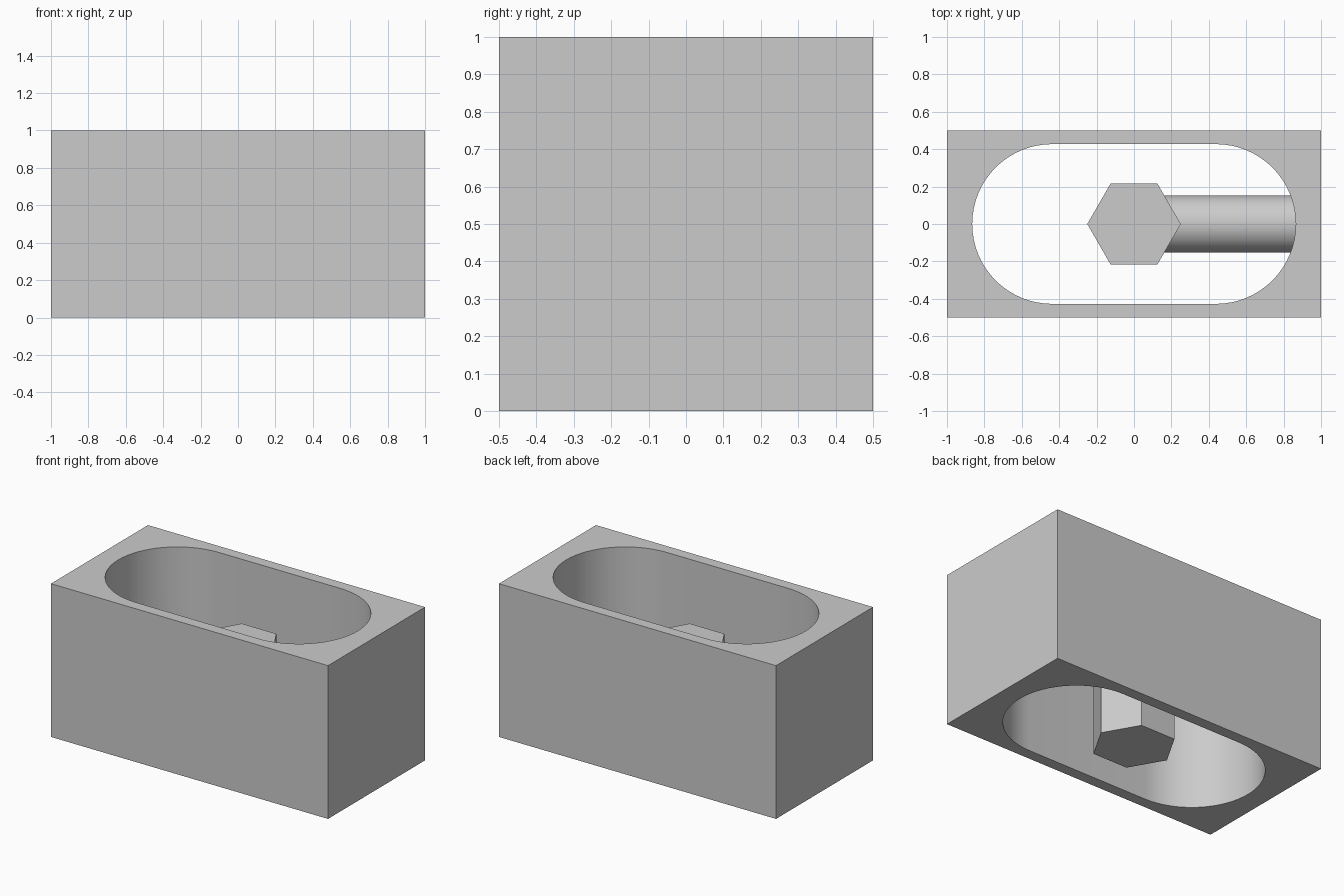
import bpy, bmesh, math
from mathutils import Matrix, Vector

if "Cube" in bpy.data.objects:
    bpy.data.objects.remove(bpy.data.objects["Cube"])

grey = bpy.data.materials.new("plain grey")
grey.use_nodes = True
colour = (0.6, 0.6, 0.6, 1)
grey.diffuse_color = colour
grey.node_tree.nodes["Principled BSDF"].inputs["Base Color"].default_value = colour


def prism(name, outline, low, high, matrix=Matrix()):
    """Extrude a 2D outline along local z, from low to high."""
    bm = bmesh.new()
    base = bm.faces.new([bm.verts.new((x, y, low)) for x, y in outline])
    grown = bmesh.ops.extrude_face_region(bm, geom=[base], use_keep_orig=True)
    moved = [v for v in grown["geom"] if isinstance(v, bmesh.types.BMVert)]
    bmesh.ops.translate(bm, verts=moved, vec=Vector((0, 0, high - low)))
    bmesh.ops.transform(bm, matrix=matrix, verts=bm.verts)
    bmesh.ops.recalc_face_normals(bm, faces=bm.faces)
    mesh = bpy.data.meshes.new(name)
    bm.to_mesh(mesh)
    bm.free()
    mesh.materials.append(grey)
    obj = bpy.data.objects.new(name, mesh)
    bpy.context.collection.objects.link(obj)
    return obj


def arc(radius, steps, start=0.0, sweep=math.tau, centre_x=0.0, closed=True):
    count = steps if closed else steps + 1
    angles = [start + sweep * i / steps for i in range(count)]
    return [(centre_x + radius * math.cos(a), radius * math.sin(a)) for a in angles]


def select_only(obj):
    bpy.ops.object.select_all(action="DESELECT")
    obj.select_set(True)
    bpy.context.view_layer.objects.active = obj


# Block with a rounded slot cut right through it
block = prism("block", [(-1, -0.5), (1, -0.5), (1, 0.5), (-1, 0.5)], 0, 1)
slot_radius, slot_centre = 0.427, 0.438
slot = (arc(slot_radius, 32, -math.pi / 2, math.pi, slot_centre, False)
        + arc(slot_radius, 32, math.pi / 2, math.pi, -slot_centre, False))
cutter = prism("slot_cutter", slot, -0.2, 1.2)
cutter.hide_render = True
cut = block.modifiers.new("slot", "BOOLEAN")
cut.operation = "DIFFERENCE"
cut.solver = "EXACT"
cut.object = cutter
select_only(block)
bpy.ops.object.modifier_apply(modifier=cut.name)
bpy.data.objects.remove(cutter)

# Hexagonal post standing in the slot
post = prism("hexagonal_post", arc(0.25, 6), 0, 0.7)

# Round rod joining the post to the slot's end wall
along_x = Matrix.Translation((0, 0, 0.5)) @ Matrix.Rotation(math.pi / 2, 4, "Y")
rod = prism("round_rod", arc(0.153, 48), 0.1, 0.9, along_x)

for part in (block, rod):
    select_only(part)
    bpy.ops.object.shade_smooth_by_angle(angle=math.radians(30))
